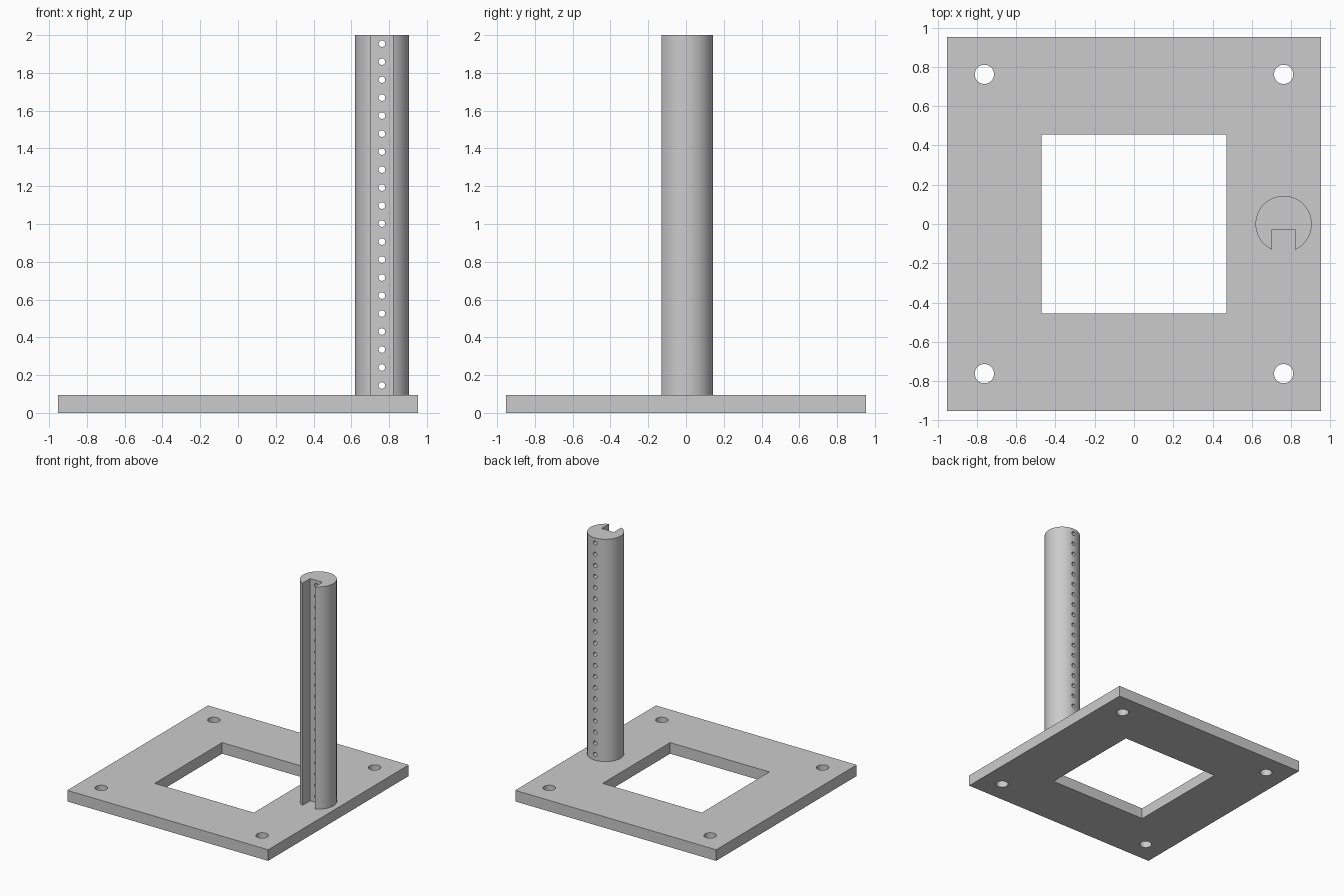
import bpy, bmesh
from math import pi, radians
from mathutils import Matrix, Vector

if "Cube" in bpy.data.objects:
    bpy.data.objects.remove(bpy.data.objects["Cube"], do_unlink=True)

HALF, THICK, TOP = 0.952, 0.095, 2.0
POST_X, POST_R = 0.762, 0.143

grey = bpy.data.materials.new("plain_grey")
grey.use_nodes = True
colour = (0.6, 0.6, 0.6, 1)
grey.diffuse_color = colour
grey.node_tree.nodes["Principled BSDF"].inputs["Base Color"].default_value = colour


def add_box(bm, low, high):
    low, high = Vector(low), Vector(high)
    bmesh.ops.create_cube(bm, size=1, matrix=Matrix.Translation((low + high) / 2)
                          @ Matrix.Diagonal((*(high - low), 1)))


def add_cylinder(bm, centre, radius, length, sides, along_y=False):
    turn = Matrix.Rotation(pi / 2, 4, "X") if along_y else Matrix.Identity(4)
    bmesh.ops.create_cone(bm, cap_ends=True, segments=sides, radius1=radius,
                          radius2=radius, depth=length,
                          matrix=Matrix.Translation(centre) @ turn)


def make_object(name, bm):
    mesh = bpy.data.meshes.new(name)
    bm.to_mesh(mesh)
    bm.free()
    mesh.materials.append(grey)
    obj = bpy.data.objects.new(name, mesh)
    bpy.context.collection.objects.link(obj)
    return obj


def cut(obj, bm):
    """Subtract the cutter shapes, apply the cut and drop the cutter."""
    cutter = make_object("cutter", bm)
    cutter.hide_render = True
    mod = obj.modifiers.new("cut", "BOOLEAN")
    mod.operation, mod.solver, mod.object = "DIFFERENCE", "EXACT", cutter
    bpy.ops.object.select_all(action="DESELECT")
    obj.select_set(True)
    bpy.context.view_layer.objects.active = obj
    bpy.ops.object.modifier_apply(modifier=mod.name)
    bpy.data.objects.remove(cutter, do_unlink=True)


def finish(obj):
    bpy.ops.object.select_all(action="DESELECT")
    obj.select_set(True)
    bpy.context.view_layer.objects.active = obj
    bpy.ops.object.shade_smooth_by_angle(angle=radians(30))


# Base plate with a square opening and four corner holes
bm = bmesh.new()
add_box(bm, (-HALF, -HALF, 0), (HALF, HALF, THICK))
base = make_object("base_plate", bm)
bm = bmesh.new()
add_box(bm, (-0.47, -0.457, -0.1), (0.47, 0.457, 0.2))
for x in (-0.762, 0.762):
    for y in (-0.762, 0.762):
        add_cylinder(bm, (x, y, 0.05), 0.049, 0.4, 48)
cut(base, bm)
finish(base)

# Round post with a slot down its front
bm = bmesh.new()
add_cylinder(bm, (POST_X, 0, (THICK + TOP) / 2), POST_R, TOP - THICK, 96)
post = make_object("slotted_post", bm)
bm = bmesh.new()
add_box(bm, (POST_X - 0.058, -0.3, 0), (POST_X + 0.058, -0.028, 2.1))
cut(post, bm)

# Row of small holes from the slot through to the back
bm = bmesh.new()
for i in range(20):
    add_cylinder(bm, (POST_X, 0.1, 0.145 + i * 0.09525), 0.0175, 0.4, 24, along_y=True)
cut(post, bm)
finish(post)
